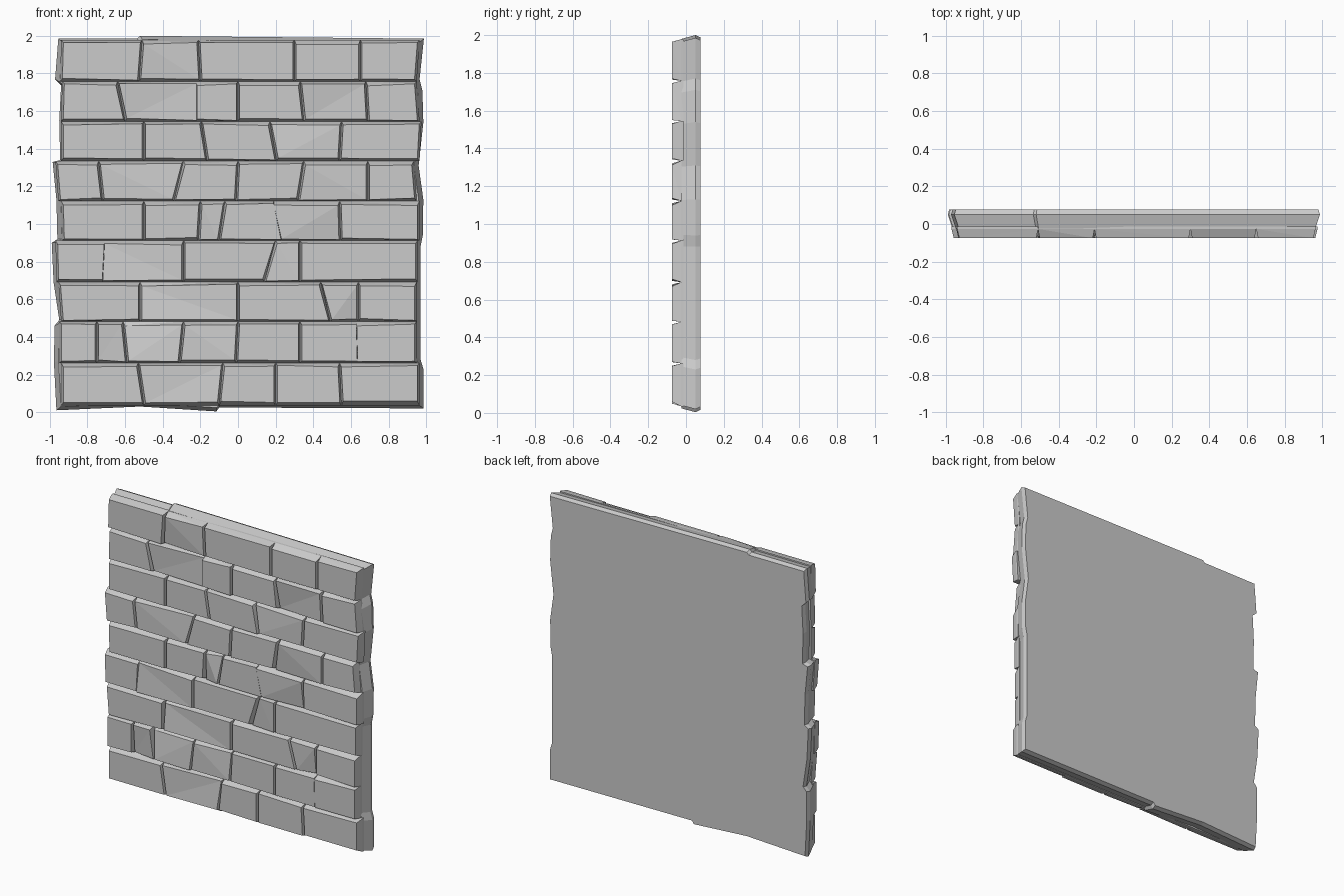
import bpy, bmesh, random
random.seed(4)

FRONT, GROOVE = -0.075, -0.024   # brick face depth and joint depth


def add_object(name, bm):
    bmesh.ops.recalc_face_normals(bm, faces=bm.faces)
    mesh = bpy.data.meshes.new(name)
    bm.to_mesh(mesh)
    bm.free()
    obj = bpy.data.objects.new(name, mesh)
    bpy.context.collection.objects.link(obj)
    return obj


def loft(bm, loops):
    # Closed solid through matching rings of points
    rings = [[bm.verts.new(p) for p in ring] for ring in loops]
    n = len(rings[0])
    for a, b in zip(rings, rings[1:]):
        for i in range(n):
            j = (i + 1) % n
            bm.faces.new((a[i], a[j], b[j], b[i]))
    bm.faces.new(rings[0])
    bm.faces.new(rings[-1][::-1])


# Backing slab: irregular outline, widest just in front of the flat back
outline = [(-.965, .01), (-.52, .03), (-.115, .004), (-.1, .025), (.985, .02),
           (.985, .23), (.97, .28), (.97, .88), (.982, .94), (.985, 1.13),
           (.96, 1.31), (.985, 1.54), (.98, 1.71), (.965, 1.77), (.988, 1.985),
           (-.52, 2.0), (-.535, 1.985), (-.955, 1.985), (-.972, 1.77),
           (-.94, 1.74), (-.95, 1.55), (-.945, 1.34), (-.985, 1.33),
           (-.965, 1.13), (-.96, .92), (-.99, .9), (-.98, .69),
           (-.95, .49), (-.975, .46), (-.978, .26)]


def ring(y, dx, dz):
    return [(x * (1 - dx), y, 1 + (z - 1) * (1 - dz)) for x, z in outline]


bm = bmesh.new()
loft(bm, [ring(GROOVE, .025, .02), ring(.05, 0, 0), ring(.077, .008, .012)])
add_object("backing_slab", bm)

# Brick courses, bottom to top: joint x positions as (bottom, top)
levels = [.035, .262, .482, .692, .912, 1.122, 1.335, 1.545, 1.758, 1.978]
rows = [
    [(-.94, -.94), (-.5, -.53), (-.1, -.08), (.2, .2), (.55, .54), (.965, .965)],
    [(-.95, -.95), (-.75, -.75), (-.59, -.61), (-.31, -.29), (-.01, 0), (.33, .33), (.635, .63), (.95, .95)],
    [(-.94, -.955), (-.52, -.52), (0, 0), (.49, .44), (.64, .64), (.95, .95)],
    [(-.965, -.97), (-.72, -.71), (-.29, -.29), (.14, .2), (.33, .33), (.955, .955)],
    [(-.935, -.94), (-.5, -.5), (-.21, -.2), (-.1, -.07), (.23, .19), (.545, .54), (.965, .965)],
    [(-.955, -.97), (-.72, -.74), (-.34, -.29), (-.01, 0), (.32, .35), (.69, .69), (.95, .935)],
    [(-.94, -.94), (-.5, -.5), (-.165, -.195), (.205, .17), (.54, .55), (.965, .975)],
    [(-.94, -.935), (-.6, -.64), (-.22, -.22), (0, 0), (.35, .33), (.69, .68), (.965, .95)],
    [(-.945, -.94), (-.525, -.51), (-.2, -.21), (.3, .3), (.65, .65), (.95, .965)],
]
# Joints that are almost flush, and bricks with sunken face corners (bl, br, tr, tl)
faint = {(1, 6), (3, 1), (4, 4), (7, 2)}
dents = {(0, 1): (0, 0, .02, 0), (1, 1): (.015, .01, 0, 0), (1, 2): (0, 0, .015, .03),
         (1, 3): (0, 0, .015, 0), (2, 1): (0, 0, 0, .02), (2, 3): (0, .02, 0, 0),
         (3, 1): (0, 0, 0, .015), (3, 3): (.02, 0, 0, .01), (4, 2): (.02, 0, .02, 0),
         (4, 4): (0, .02, 0, 0), (5, 1): (0, 0, .015, 0), (5, 4): (.015, 0, 0, 0),
         (6, 3): (0, 0, 0, .015), (7, 1): (.01, .015, .02, 0), (7, 4): (.02, 0, 0, 0),
         (8, 1): (.015, 0, 0, 0)}

for r, seams in enumerate(rows):
    bm = bmesh.new()
    z0, z1 = levels[r], levels[r + 1]
    for b in range(len(seams) - 1):
        (lb, lt), (rb, rt) = seams[b], seams[b + 1]
        gl = .001 if (r, b) in faint else .009
        gr = .001 if (r, b + 1) in faint else .009
        if b == 0:
            gl = .012
        if b == len(seams) - 2:
            gr = .012
        up = .02 if r == 0 else .011
        down = .018
        j = [random.uniform(-.006, .006) for _ in range(4)]
        d = dents.get((r, b), (0, 0, 0, 0))
        base = [(lb, z0), (rb, z0), (rt, z1), (lt, z1)]
        face = [(lb + gl, z0 + up + j[0]), (rb - gr, z0 + up + j[1]),
                (rt - gr, z1 - down + j[2]), (lt + gl, z1 - down + j[3])]
        loft(bm, [[(x, GROOVE + .012, z) for x, z in base],
                  [(x, GROOVE - .002, z) for x, z in base],
                  [(x, FRONT + d[i], z) for i, (x, z) in enumerate(face)]])
    # Split warped quads so chipped faces stay flat-faceted
    bmesh.ops.triangulate(bm, faces=bm.faces)
    add_object("brick_course_%d" % (r + 1), bm)
